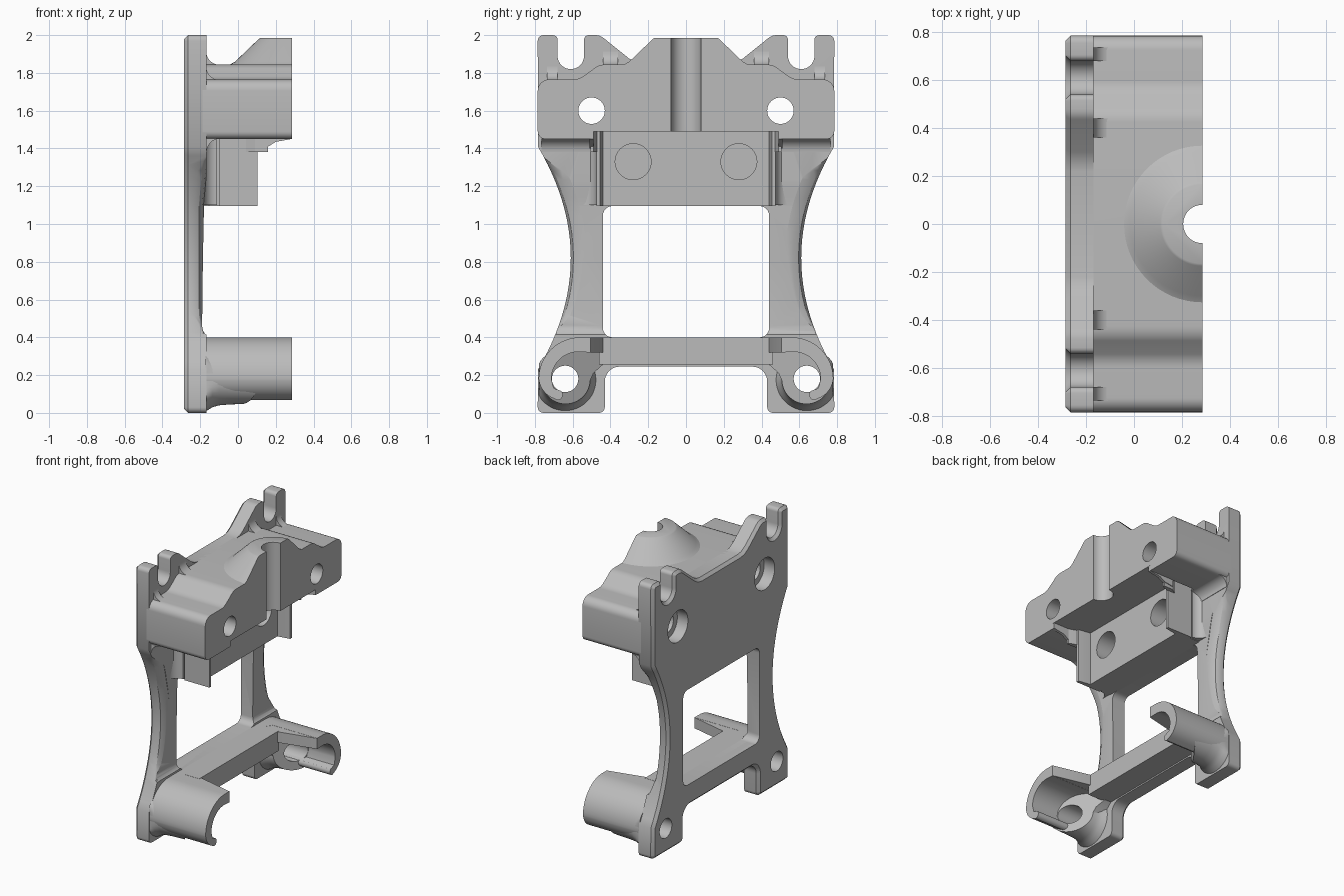
import bpy, bmesh, math
from mathutils import Vector

if "Cube" in bpy.data.objects:
    bpy.data.objects.remove(bpy.data.objects["Cube"])

GREY = (0.5, 0.5, 0.5, 1)
metal = bpy.data.materials.new("cast grey metal")
metal.use_nodes = True
metal.diffuse_color = GREY
metal.node_tree.nodes["Principled BSDF"].inputs["Base Color"].default_value = GREY

BACK, FACE, PLATE_FRONT, RECESS = -0.285, 0.285, -0.168, 0.01


def finish(name, bm):
    bmesh.ops.recalc_face_normals(bm, faces=bm.faces)
    mesh = bpy.data.meshes.new(name)
    bm.to_mesh(mesh)
    bm.free()
    mesh.materials.append(metal)
    ob = bpy.data.objects.new(name, mesh)
    bpy.context.collection.objects.link(ob)
    return ob


def extrude(name, pts, a, b, axis="x", chamfer=0):
    """Extrude a closed profile along an axis; optionally chamfer the starting rim."""
    place = {"x": lambda p: (a, p[0], p[1]), "y": lambda p: (p[0], a, p[1]),
             "z": lambda p: (p[0], p[1], a)}[axis]
    bm = bmesh.new()
    base = bm.faces.new([bm.verts.new(place(p)) for p in pts])
    rim = list(base.edges)
    step = Vector([(b - a) * (axis == k) for k in "xyz"])
    new = bmesh.ops.extrude_face_region(bm, geom=[base], use_keep_orig=True)["geom"]
    bmesh.ops.translate(bm, vec=step, verts=[g for g in new if isinstance(g, bmesh.types.BMVert)])
    bmesh.ops.recalc_face_normals(bm, faces=bm.faces)
    if chamfer:
        bmesh.ops.bevel(bm, geom=rim, offset=chamfer, segments=1, affect="EDGES")
    return finish(name, bm)


def loft(name, loops):
    """Skin a list of matching closed loops of 3D points and cap both ends."""
    bm = bmesh.new()
    rings = [[bm.verts.new(p) for p in loop] for loop in loops]
    n = len(rings[0])
    for lo, hi in zip(rings, rings[1:]):
        for i in range(n):
            bm.faces.new((lo[i], lo[(i + 1) % n], hi[(i + 1) % n], hi[i]))
    bm.faces.new(rings[0])
    bm.faces.new(rings[-1])
    return finish(name, bm)


def lathe(name, profile, centre, axis, n=48, limit=9):
    """Revolve (radius, distance) points about the x or z axis."""
    loops = []
    for r, d in profile:
        ring = [(centre[0] + u, centre[1] + v) for u, v in arc(0, 0, r, 0, 360, n)[:-1]]
        if axis == "x":
            loops.append([(d, max(-limit, min(limit, y)), z) for y, z in ring])
        else:
            loops.append([(x, y, d) for x, y in ring])
    return loft(name, loops)


def arc(cx, cy, r, start, end, n=10):
    angles = [math.radians(start + (end - start) * i / n) for i in range(n + 1)]
    return [(cx + r * math.cos(t), cy + r * math.sin(t)) for t in angles]


def mirrored(half):
    return half + [(-y, z) for y, z in reversed(half) if y > 0]


def box(name, x0, x1, y0, y1, z0, z1):
    return extrude(name, [(y0, z0), (y1, z0), (y1, z1), (y0, z1)], x0, x1)


cutters = []


def cut(ob, *tools):
    for c in tools:
        c.hide_render = True
        if c not in cutters:
            cutters.append(c)
        m = ob.modifiers.new("cut", "BOOLEAN")
        m.operation, m.solver, m.object = "DIFFERENCE", "EXACT", c
        bpy.context.view_layer.objects.active = ob
        bpy.ops.object.modifier_apply(modifier=m.name)


def hole(y, z, r, x0, x1):
    return lathe("hole_cutter", [(r, x0), (r, x1)], (y, z), "x")


def waist(z):
    return 0.61 + 0.5 * (z - 0.82) ** 2


# Back plate: feet, waisted legs and slotted ears in one outline
outline = [(0.35, 0.245)] + arc(0.35, 0.165, 0.08, 80, 0, 8)
outline += arc(0.46, 0.03, 0.03, 180, 270, 5) + arc(0.755, 0.03, 0.03, 270, 360, 5)
outline += [(waist(z), z) for z in [0.23 + 1.18 * i / 24 for i in range(25)]]
outline += arc(0.755, 1.97, 0.03, 0, 90, 5) + arc(0.705, 1.975, 0.025, 90, 180, 5)
outline += arc(0.61, 1.89, 0.07, 360, 180, 16) + arc(0.515, 1.975, 0.025, 0, 90, 5)
outline += arc(0.48, 1.93, 0.07, 90, 130, 5) + [(0.3, 1.875), (0.26, 1.852), (0.22, 1.845)]
plate = extrude("back_plate", mirrored(outline), BACK, PLATE_FRONT, chamfer=0.02)

# Window and thinned legs
win = []
for cy, cz, t in ((0.39, 0.45, -90), (0.39, 1.045, 0), (-0.39, 1.045, 90), (-0.39, 0.45, 180)):
    win += arc(cy, cz, 0.05, t, t + 90, 6)
window = extrude("window_cutter", win, -0.5, 0.5)
shave = [(0.2, 0.4), (-0.15, 0.4)] + arc(-0.13, 0.46, 0.06, 270, 180, 6)
shave += [(-0.186, 0.8), (-0.18, 1.1), (-0.15, 1.42), (0.2, 1.42)]
cut(plate, window, extrude("leg_cutter", shave, -0.9, 0.9, "y"))

# Upper block with stepped shoulders
half = [(0, 1.49), (0.505, 1.49), (0.505, 1.45)] + arc(0.745, 1.49, 0.04, 270, 360, 6)
half += arc(0.725, 1.705, 0.06, 0, 90, 8) + arc(0.60, 1.865, 0.1, 270, 230, 6)
half += arc(0.425, 1.745, 0.1, 45, 90, 6) + [(0, 1.845)]
upper = extrude("upper_block", mirrored(half), PLATE_FRONT - 0.02, FACE)

# Half cone with a vertical bore on the front face
cone = lathe("cone_boss", [(0.33, 1.82), (0.33, 1.843), (0.30, 1.86), (0.175, 1.98), (0.165, 1.985)],
             (FACE, 0), "z", 64)
bore = lathe("bore_cutter", [(0.08, 1.3), (0.08, 2.2)], (FACE, 0), "z")
cut(cone, box("trim_cutter", FACE, 0.9, -0.6, 0.6, 1.6, 2.3), bore)
cut(upper, bore)

# Recessed middle block and lower cross bar
middle = box("middle_block", -0.19, RECESS, -0.46, 0.46, 1.095, 1.50)
bar = box("lower_bar", -0.26, RECESS, -0.46, 0.46, 0.255, 0.40)

for s, side in ((1, "left"), (-1, "right")):
    def flip(pts):
        return [(s * y, z) for y, z in pts]

    def flip_y(pts):
        return [(x, s * y) for x, y in pts]

    # Rounded outer front edge of the leg, fading out at both ends
    loops = []
    for i in range(21):
        z = 0.42 + 0.96 * i / 20
        r, y = 0.004 + 0.066 * min(1, 3 * math.sin(math.pi * i / 20)), waist(z)
        front = -0.183 if z < 1.1 else -0.183 + 0.1 * (z - 1.1)
        section = [(0.0, y + 0.1), (0.0, y - 1.2 * r), (front, y - 1.2 * r), (front - 0.1 * r, y - 0.65 * r),
                   (front - 0.35 * r, y - 0.2 * r), (front - 0.8 * r, y + 0.002), (front - 0.8 * r, y + 0.1)]
        loops.append([(a, s * b, z) for a, b in section])
    cut(plate, loft("leg_round_cutter", loops))

    # Bolt holes, counterbored from behind, and blind sockets
    bolt, sink = hole(s * 0.5, 1.6, 0.07, -0.5, 0.5), hole(s * 0.5, 1.6, 0.115, -0.5, -0.2)
    low, socket = hole(s * 0.64, 0.18, 0.07, -0.5, 0.5), hole(s * 0.28, 1.33, 0.095, -0.13, 0.3)
    cut(plate, sink, bolt, low)
    cut(upper, bolt)
    cut(middle, socket)

    # Curved lower arm ending in a hook
    outer = [(0.505, 0.4)] + arc(0.56, 0.18, 0.22, 90, 0, 16) + arc(0.66, 0.19, 0.12, -10, -65, 6)
    inner = arc(0.68, 0.095, 0.028, 270, 130, 6) + [(0.70, 0.13)]
    inner += arc(0.57, 0.18, 0.143, 0, 90, 12) + [(0.505, 0.32)]
    extrude(side + "_arm", flip(outer + inner), PLATE_FRONT - 0.03, FACE)

    # Slanted floor inside the arm and flared boss around the lower hole
    slant = extrude("slant_cutter", flip_y([(-0.13, 0.42), (0.13, 0.80), (0.4, 0.80), (0.4, 0.42)]),
                    -0.2, 0.6, "z")
    floor = extrude(side + "_arm_floor",
                    flip(outer[:-1] + [(0.60, 0.07), (0.53, 0.12), (0.49, 0.21), (0.44, 0.255), (0.44, 0.4)]),
                    PLATE_FRONT - 0.01, 0.12)
    boss = lathe(side + "_lower_boss",
                 [(0.165, PLATE_FRONT - 0.005), (0.16, -0.16), (0.145, -0.135), (0.135, -0.1),
                  (0.13, -0.04), (0.125, 0.12)], (s * 0.64, 0.175), "x", 48, 0.778)
    cut(floor, slant, low)
    cut(boss, slant, low)

    # Tapered cheeks and thin side walls at the ends of the recesses
    extrude(side + "_lower_cheek", flip_y([(-0.18, 0.44), (RECESS, 0.44), (FACE, 0.505), (-0.18, 0.505)]),
            0.321, 0.399, "z")
    extrude(side + "_upper_cheek", flip_y([(-0.1, 0.44), (RECESS, 0.44), (0.16, 0.49), (0.16, 0.505),
                                           (0.09, 0.505), (0.02, 0.46), (-0.1, 0.46)]), 1.38, 1.5, "z")
    extrude(side + "_side_wall", flip_y([(-0.1, 0.44), (RECESS, 0.44), (0.102, 0.455), (0.102, 0.475),
                                         (-0.1, 0.475)]), 1.095, 1.5, "z")
    web = [(0.09, 1.40), (0.16, 1.41), (0.2, 1.435), (FACE - 0.001, 1.45), (FACE - 0.001, 1.5), (0.09, 1.5)]
    extrude(side + "_cheek_web", web, s * 0.49, s * 0.51, "y")

    # Upright cove between middle block and leg
    upright = [(-0.2, 0.45), (-0.11, 0.45)] + arc(-0.11, 0.545, 0.07, 270, 180, 8) + [(-0.2, 0.545)]
    extrude(side + "_block_cove", flip_y(upright), 1.10, 1.46, "z")

    # Coves blending the block into the legs and ears
    def cove(name, x, z, r, up, y0, y1):
        pts = [(x - 0.02, z), (x - 0.02, z + up * r)] + arc(x + r, z + up * r, r, 180, 180 + up * 90, 8)
        extrude(side + name, pts, s * y0, s * y1, "y")
    cove("_leg_cove", -0.165, 1.452, 0.07, -1, 0.45, 0.765)
    cove("_inner_ear_cove", PLATE_FRONT, 1.843, 0.07, 1, 0.36, 0.44)
    cove("_outer_ear_cove", PLATE_FRONT, 1.763, 0.07, 1, 0.68, 0.735)

for c in cutters:
    bpy.data.objects.remove(c)

# Smooth curved walls, keep machined edges crisp
for ob in bpy.context.scene.objects:
    ob.select_set(ob.type == "MESH")
    if ob.type == "MESH":
        bpy.context.view_layer.objects.active = ob
bpy.ops.object.shade_smooth_by_angle(angle=math.radians(30))
